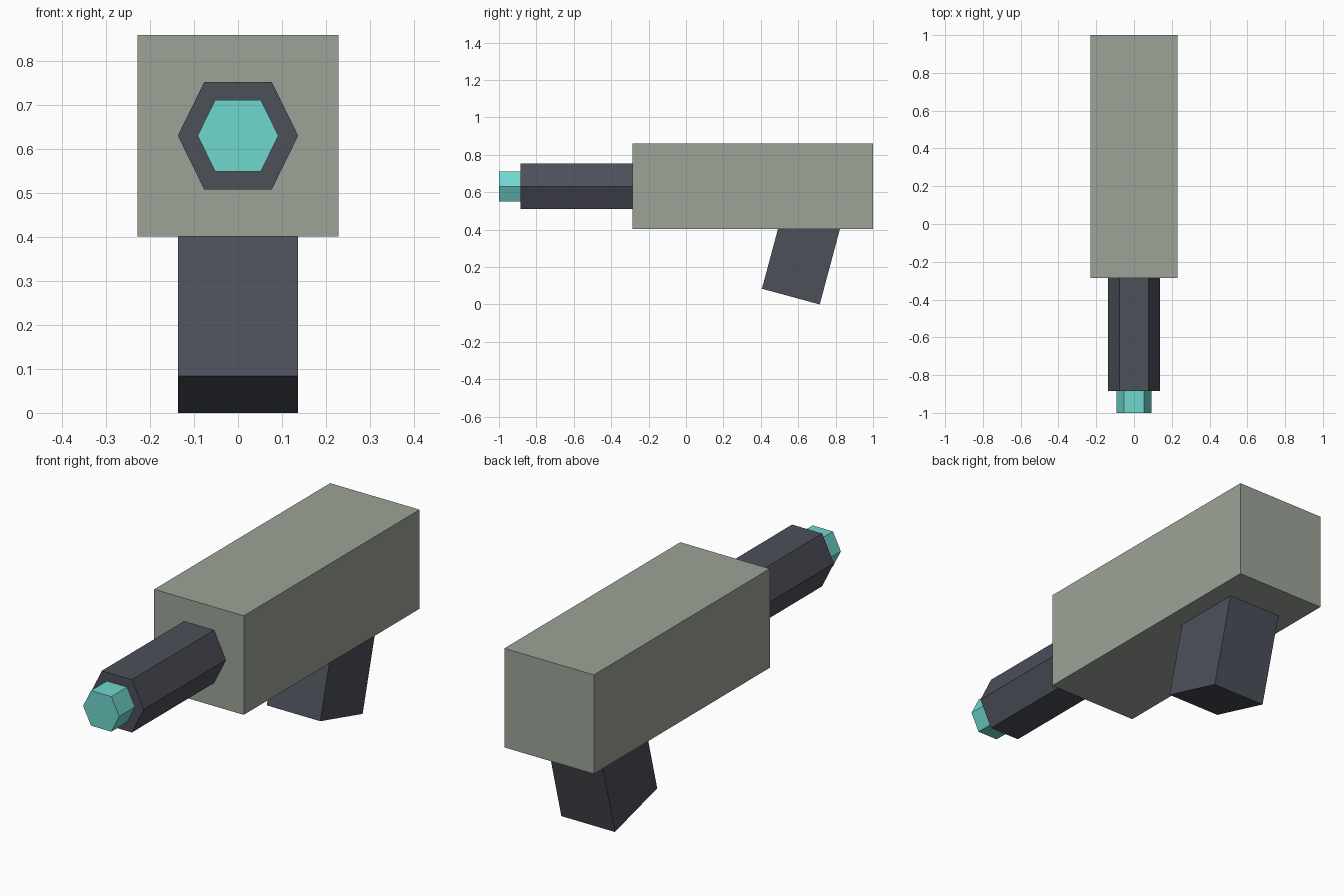
import bpy, bmesh, math
from mathutils import Vector

if "Cube" in bpy.data.objects:
    bpy.data.objects.remove(bpy.data.objects["Cube"])


def material(name, rgb):
    lin = [(c / 255 / 12.92 if c < 10 else ((c / 255 + 0.055) / 1.055) ** 2.4) for c in rgb]
    m = bpy.data.materials.new(name)
    m.diffuse_color = (*lin, 1)
    m.use_nodes = True
    m.node_tree.nodes["Principled BSDF"].inputs["Base Color"].default_value = m.diffuse_color
    return m


def prism(name, profile, offset, mat):
    """Extrude a closed planar profile along the offset vector."""
    bm = bmesh.new()
    face = bm.faces.new([bm.verts.new(p) for p in profile])
    ext = bmesh.ops.extrude_face_region(bm, geom=[face], use_keep_orig=True)
    verts = [g for g in ext["geom"] if isinstance(g, bmesh.types.BMVert)]
    bmesh.ops.translate(bm, verts=verts, vec=Vector(offset))
    bmesh.ops.recalc_face_normals(bm, faces=bm.faces)
    me = bpy.data.meshes.new(name)
    bm.to_mesh(me)
    bm.free()
    me.materials.append(mat)
    ob = bpy.data.objects.new(name, me)
    bpy.context.collection.objects.link(ob)
    return ob


def hexagon(y, r, flat, h, cz=0.631):
    return [(x, y, cz + z) for x, z in
            ((r, 0), (flat, h), (-flat, h), (-r, 0), (-flat, -h), (flat, -h))]


olive = material("olive grey", (156, 164, 151))
dark = material("dark slate", (77, 80, 90))
teal = material("teal", (111, 215, 206))

# Main housing
W = 0.229
prism("body", [(-W, -0.285, 0.402), (W, -0.285, 0.402), (W, -0.285, 0.86), (-W, -0.285, 0.86)],
      (0, 1.285, 0), olive)

# Six-sided barrel and glowing tip
prism("barrel", hexagon(-0.885, 0.137, 0.077, 0.122), (0, 0.6, 0), dark)
prism("muzzle_tip", hexagon(-1.0, 0.092, 0.052, 0.081), (0, 0.115, 0), teal)

# Raked grip, top end sunk into the body
a = math.radians(15)
up = Vector((0, math.sin(a), math.cos(a))) * 0.45
front, back = Vector((-0.137, 0.406, 0.084)), Vector((-0.137, 0.715, 0.0))
prism("grip", [front, back, back + up, front + up], (0.274, 0, 0), dark)
